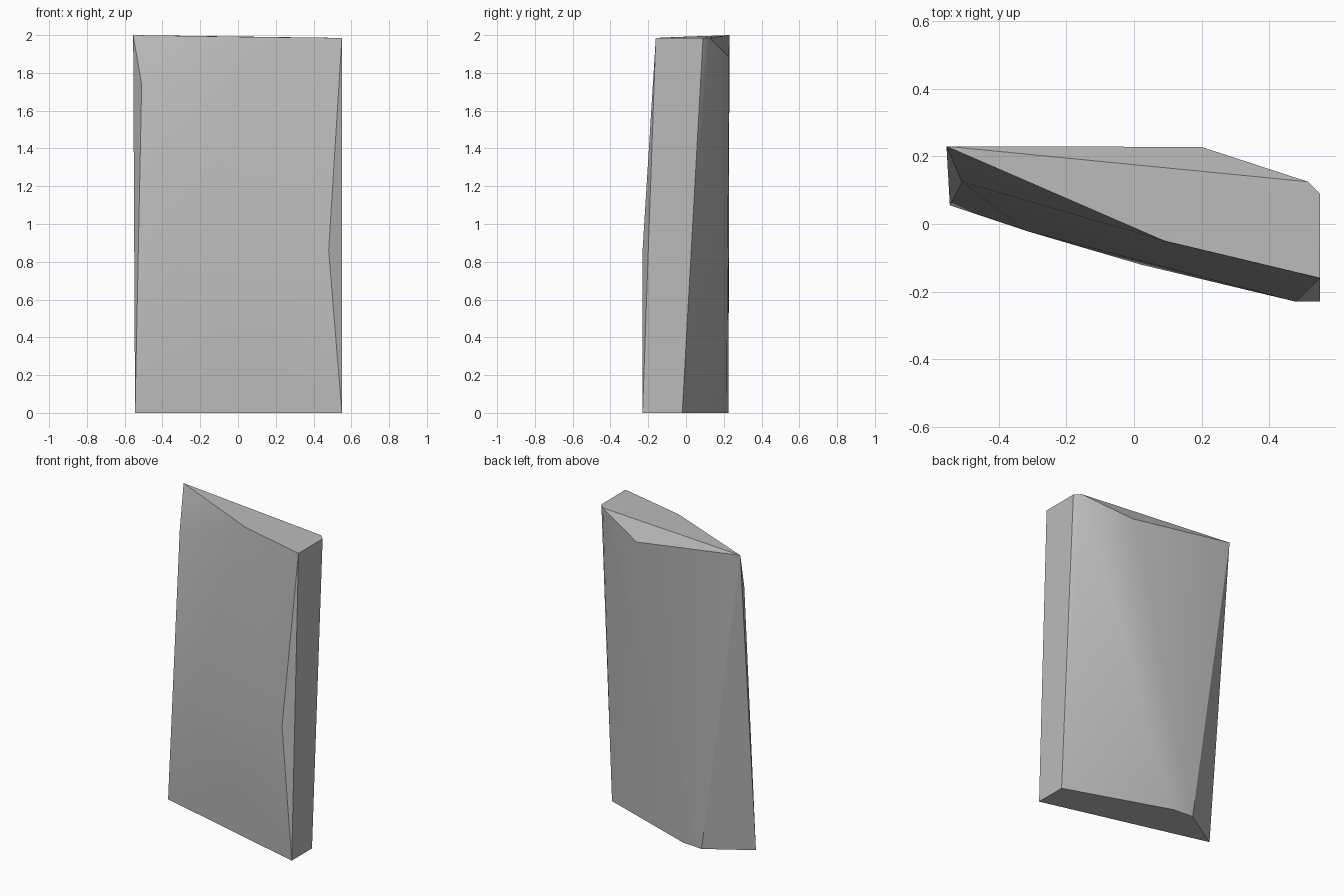
import bpy
import bmesh
import math

cube = bpy.data.objects.get("Cube")
if cube:
    bpy.data.objects.remove(cube, do_unlink=True)

# Plain grey stone
stone = bpy.data.materials.new("grey_stone")
stone.use_nodes = True
grey = (0.5, 0.5, 0.5, 1)
stone.diffuse_color = grey
bsdf = stone.node_tree.nodes["Principled BSDF"]
bsdf.inputs["Base Color"].default_value = grey
bsdf.inputs["Roughness"].default_value = 0.9

# Corners of the slab, by height
top = [(-0.555, 0.23, 2.0), (0.2, 0.228, 1.885), (0.515, 0.125, 1.985),
       (0.55, 0.09, 1.985), (0.55, -0.16, 1.985), (0.09, -0.05, 1.99)]
bulge = [(-0.51, 0.125, 1.74), (0.48, -0.23, 0.86),
         (-0.32, -0.02, 0.75), (0.02, -0.12, 0.3)]
base = [(0.55, -0.02, 0), (-0.13, 0.215, 0), (-0.27, 0.225, 0),
        (-0.545, 0.055, 0), (0.55, -0.23, 0)]

# Chiselled slab: the convex skin around the corners
bm = bmesh.new()
for corner in top + bulge + base:
    bm.verts.new(corner)
bmesh.ops.convex_hull(bm, input=bm.verts[:])
bmesh.ops.dissolve_limit(bm, angle_limit=math.radians(0.5),
                         verts=bm.verts[:], edges=bm.edges[:])
bmesh.ops.recalc_face_normals(bm, faces=bm.faces[:])
mesh = bpy.data.meshes.new("stone_slab")
bm.to_mesh(mesh)
bm.free()
mesh.materials.append(stone)
slab = bpy.data.objects.new("stone_slab", mesh)
bpy.context.collection.objects.link(slab)

# Soft broad faces, crisp chipped edges
bpy.ops.object.select_all(action="DESELECT")
slab.select_set(True)
bpy.context.view_layer.objects.active = slab
bpy.ops.object.shade_smooth_by_angle(angle=math.radians(30))
